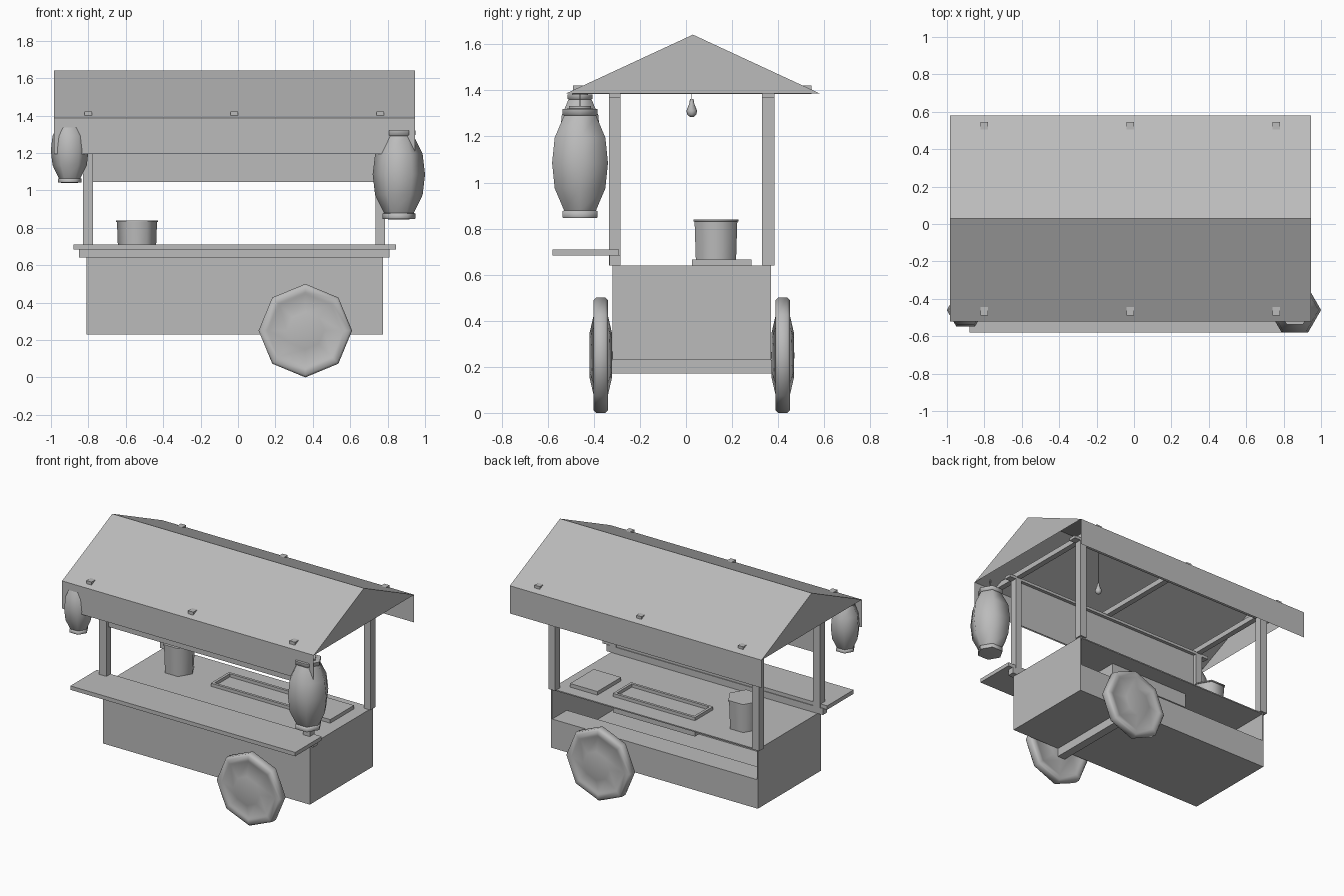
import bpy, bmesh
from math import cos, sin, pi, radians
from mathutils import Matrix, Vector

cube = bpy.data.objects.get("Cube")
if cube:
    bpy.data.objects.remove(cube, do_unlink=True)

# One plain colour for the whole cart
grey = bpy.data.materials.new("plain_grey")
grey.use_nodes = True
grey.diffuse_color = (0.5, 0.5, 0.5, 1)
shader = next(n for n in grey.node_tree.nodes if n.type == 'BSDF_PRINCIPLED')
shader.inputs["Base Color"].default_value = grey.diffuse_color


def finish(name, bm):
    mesh = bpy.data.meshes.new(name)
    bmesh.ops.recalc_face_normals(bm, faces=bm.faces)
    bm.to_mesh(mesh)
    bm.free()
    mesh.materials.append(grey)
    obj = bpy.data.objects.new(name, mesh)
    bpy.context.scene.collection.objects.link(obj)
    return obj


def box(name, x, y, z):
    """Box between the given (low, high) pairs."""
    bm = bmesh.new()
    bmesh.ops.create_cube(bm, size=1)
    for v in bm.verts:
        v.co = Vector([(r[0] + r[1]) / 2 + c * (r[1] - r[0]) for r, c in zip((x, y, z), v.co)])
    return finish(name, bm)


def lathe(name, profile, sides, loc, turn=None, scale=1.0):
    """Closed solid turned round z from (radius, height) points."""
    bm = bmesh.new()
    rings = [[bm.verts.new((r * cos(2 * pi * i / sides), r * sin(2 * pi * i / sides), h))
              for i in range(sides)] for r, h in profile]
    for a, b in zip(rings, rings[1:]):
        for i in range(sides):
            j = (i + 1) % sides
            bm.faces.new((a[i], a[j], b[j], b[i]))
    bm.faces.new(rings[0])
    bm.faces.new(rings[-1])
    m = Matrix.Translation(loc) @ (turn or Matrix.Identity(4)) @ Matrix.Scale(scale, 4)
    bm.transform(m)
    obj = finish(name, bm)
    bpy.ops.object.select_all(action='DESELECT')
    obj.select_set(True)
    bpy.context.view_layer.objects.active = obj
    bpy.ops.object.shade_smooth_by_angle(angle=radians(62))
    return obj


# Cart body: a hollow box with an opening in the upper back
BX, BY = (-0.81, 0.775), (-0.32, 0.37)
T = 0.008
box("body_front", BX, (BY[0], BY[0] + T), (0.23, 0.64))
box("body_floor", BX, BY, (0.23, 0.23 + T))
box("body_top", BX, BY, (0.64 - T, 0.64))
box("body_back_panel", BX, (BY[1] - T, BY[1]), (0.23, 0.43))
box("body_left_end", (BX[1] - T, BX[1]), BY, (0.23, 0.64))
box("body_right_end", (BX[0], BX[0] + T), BY, (0.23, 0.64))
box("inner_shelf", BX, (0.21, BY[1]), (0.422, 0.43))

# Serving counter and its support beam
box("counter_beam", (-0.85, 0.81), (-0.333, -0.285), (0.64, 0.685))
box("counter", (-0.88, 0.845), (-0.58, -0.29), (0.683, 0.71))

# Worktop: cutting board, framed tray with a tub below, and a pot
box("cutting_board", (0.48, 0.69), (0.025, 0.285), (0.64, 0.665))
TX, TY, W = (-0.24, 0.39), (0.045, 0.245), 0.018
for i in (0, 1):
    s = 1 - 2 * i
    box("tray_side", TX, sorted((TY[i], TY[i] + s * W)), (0.64, 0.662))
    box("tray_end", sorted((TX[i], TX[i] + s * W)), TY, (0.64, 0.662))
box("tray_tub", TX, TY, (0.53, 0.635))
lathe("pot", [(0.1, 0), (0.107, 0.19), (0.113, 0.192), (0.113, 0.2)], 6, (-0.54, 0.13, 0.64))

# Posts, long beams and cross beams
for y in ((-0.335, -0.285), (0.33, 0.385)):
    for x in ((-0.83, -0.775), (0.735, 0.785)):
        box("post", x, y, (0.64, 1.38))
    box("long_beam", (-0.88, 0.835), y, (1.37, 1.39))
for x in (-0.80, -0.02, 0.76):
    box("cross_beam", (x - 0.02, x + 0.02), (-0.49, 0.545), (1.385, 1.422))

# Roof sheet with hanging flaps and closed gables
section = [(-0.52, 1.195), (-0.52, 1.387), (0.03, 1.642), (0.58, 1.387), (0.58, 1.195)]
bm = bmesh.new()
ends = [[bm.verts.new((x, y, z)) for y, z in section] for x in (-0.985, 0.945)]
for i in range(len(section) - 1):
    bm.faces.new((ends[0][i], ends[0][i + 1], ends[1][i + 1], ends[1][i]))
for end in ends:
    bm.faces.new(end[1:4])
finish("roof", bm)

# Inner curtain between the front posts
box("curtain", (-0.83, 0.785), (-0.312, -0.308), (1.045, 1.38))

# Hanging lanterns
lantern = [(0.05, 0), (0.086, 0.002), (0.088, 0.006), (0.088, 0.03), (0.08, 0.034),
           (0.127, 0.13), (0.14, 0.24), (0.127, 0.35), (0.08, 0.446), (0.088, 0.45),
           (0.088, 0.474), (0.055, 0.476), (0.055, 0.487)]
lathe("left_lantern", lantern, 6, (0.86, -0.46, 0.845))
lathe("right_lantern", lantern, 6, (-0.9, -0.46, 1.04), scale=0.72)
for x, z in ((0.86, 1.33), (-0.9, 1.385)):
    box("lantern_cord", (x - 0.003, x + 0.003), (-0.463, -0.457), (z, 1.41))

# Light bulb on a cord from the ridge
lathe("bulb", [(0.008, 0), (0.02, 0.01), (0.023, 0.027), (0.01, 0.06), (0.008, 0.078)],
      8, (0.33, 0.025, 1.285))
box("bulb_cord", (0.328, 0.332), (0.023, 0.027), (1.36, 1.63))

# Eight-sided wheels and their axle
half = [(0.25, 0.02), (0.238, 0.032), (0.205, 0.032), (0.195, 0.026), (0.1, 0.048), (0.01, 0.05)]
wheel = [(r, -h) for r, h in reversed(half)] + half
for name, y in (("front_wheel", -0.37), ("back_wheel", 0.42)):
    lathe(name, wheel, 8, (0.36, y, 0.25), Matrix.Rotation(pi / 2, 4, 'X'))
box("axle", (0.33, 0.39), (-0.37, 0.42), (0.17, 0.23))
